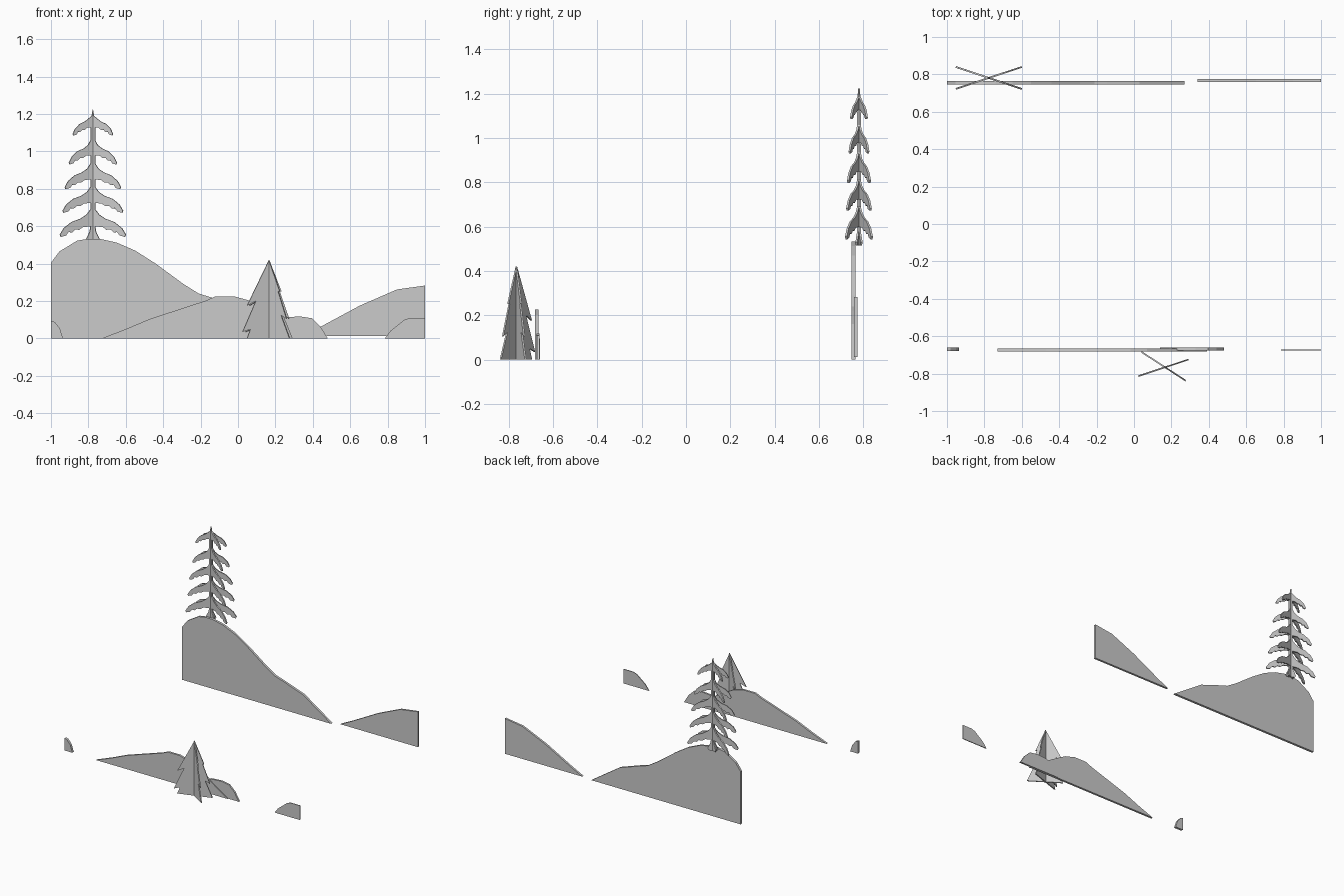
import bpy, bmesh
from math import radians
from mathutils import Matrix

if "Cube" in bpy.data.objects:
    bpy.data.objects.remove(bpy.data.objects["Cube"])


def cutout(name, profiles, thickness, loc, angles=(0,)):
    """Flat cut-out(s): x/z outlines given thickness, turned about the z axis."""
    bm = bmesh.new()
    for pts, ang in zip(profiles, angles):
        verts = [bm.verts.new((x, -thickness / 2, z)) for x, z in pts]
        face = bm.faces.new(verts)
        ext = bmesh.ops.extrude_face_region(bm, geom=[face])
        new = [g for g in ext["geom"] if isinstance(g, bmesh.types.BMVert)]
        bmesh.ops.translate(bm, verts=new, vec=(0, thickness, 0))
        bmesh.ops.rotate(bm, verts=verts + new, cent=(0, 0, 0),
                         matrix=Matrix.Rotation(radians(ang), 3, 'Z'))
    bmesh.ops.recalc_face_normals(bm, faces=bm.faces)
    me = bpy.data.meshes.new(name)
    bm.to_mesh(me)
    bm.free()
    ob = bpy.data.objects.new(name, me)
    ob.location = loc
    bpy.context.collection.objects.link(ob)
    return ob


# Back row of hills
cutout("back_left_hill", [[
    (-1, 0), (-1, .405), (-.955, .465), (-.86, .523), (-.8, .533), (-.74, .533),
    (-.65, .513), (-.55, .47), (-.44, .4), (-.29, .29), (-.21, .24), (-.145, .22),
    (.03, .16), (.15, .08), (.27, 0)]], .018, (0, .756, 0))
cutout("back_right_hill", [[
    (.34, .012), (.444, .064), (.652, .176), (.85, .262), (1, .283),
    (1, .012)]], .016, (0, .766, 0))

# Front row of hills
cutout("front_hill", [[
    (-.73, 0), (-.6, .05), (-.47, .105), (-.17, .203), (-.12, .225), (-.02, .225),
    (.07, .2), (.2, .125), (.39, 0)]], .016, (0, -.674, 0))
cutout("front_low_hill", [[
    (.14, 0), (.19, .085), (.24, .112), (.33, .118), (.395, .108), (.44, .065),
    (.48, 0)]], .014, (0, -.668, 0))
cutout("front_left_mound", [[
    (-1, 0), (-1, .095), (-.98, .088), (-.953, .055), (-.935, 0)]],
    .018, (0, -.669, 0))
cutout("front_right_mound", [[
    (.785, 0), (.815, .04), (.89, .1), (.92, .11), (1, .11), (1, 0)]],
    .006, (0, -.674, 0))

# Tall fir: five drooping branch tiers on a thin trunk, two crossed cards
branch = [(.2, .2), (.38, .34), (.65, .46), (.88, .68), (1, .92), (.97, 1),
          (.82, .95), (.74, .82), (.64, .84), (.54, .73), (.42, .74), (.3, .64)]
tiers = [(1.2, 1.085, .113), (1.06, .93, .135), (.935, .798, .158),
         (.81, .672, .17), (.69, .543, .186)]
half = [(.006, 1.19)]
for top, tip, width in tiers:
    if top < 1.19:
        half.append((.013, top))
    half += [(u * width, top + (tip - top) * v) for u, v in branch]
    half.append((.013, top + (tip - top) * .62))
half += [(.018, .57), (.038, .53), (.03, .515)]
fir = [(0, 1.224)] + half + [(-x, z) for x, z in reversed(half)]
cutout("tall_fir", [fir, fir], .009, (-.776, .781, 0), (18.4, -18.4))

# Small fir: jagged uneven outline, two crossed cards
small = [(0, .42), (.07, .25), (.06, .25), (.113, .105), (.078, .125), (.132, 0),
         (-.125, 0), (-.105, .05), (-.15, .035), (-.075, .2), (-.124, .176)]
cutout("small_fir", [small, small], .008, (.166, -.766, 0), (18.4, -33))
